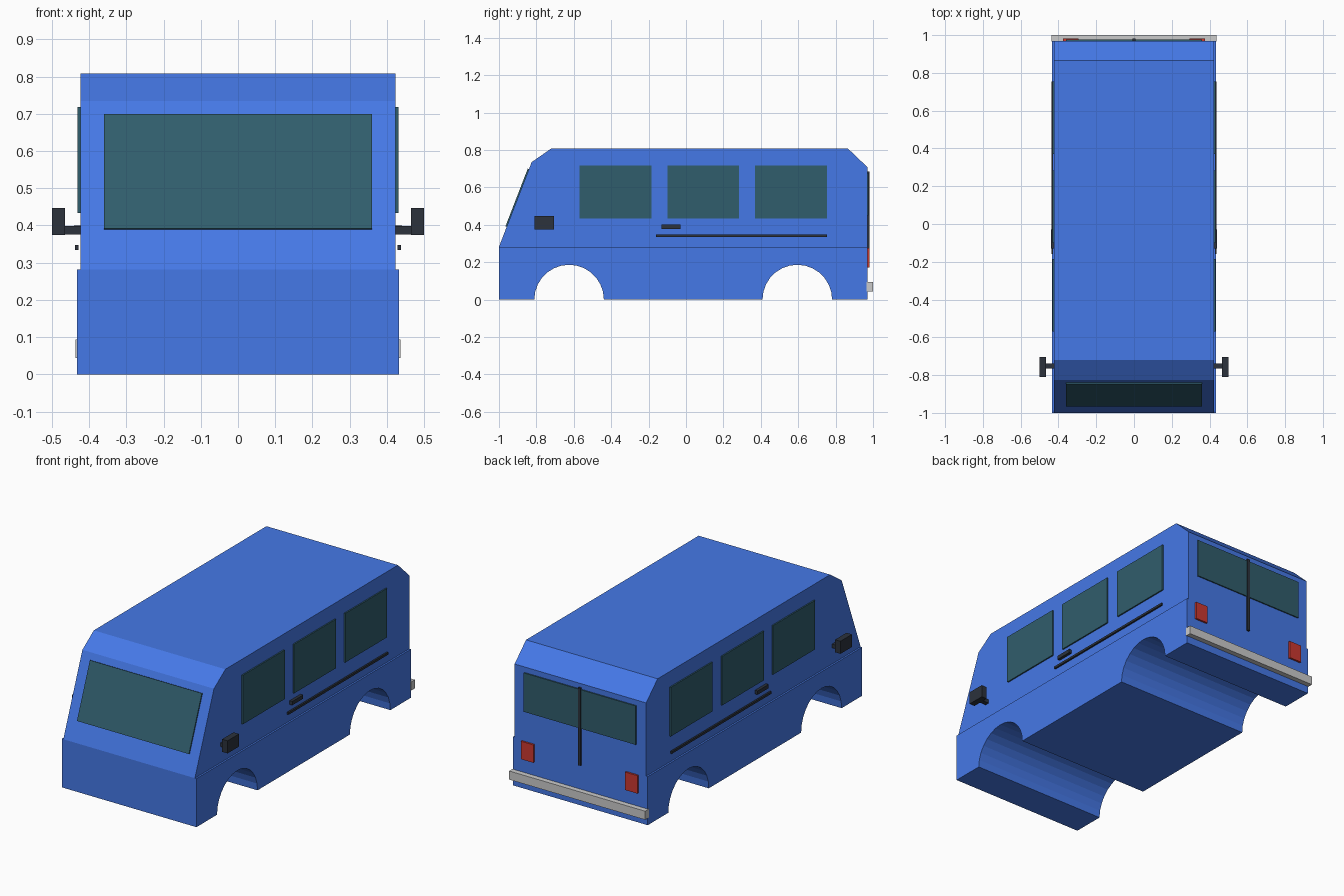
import bpy, bmesh
from math import pi, cos, sin, atan2
from mathutils import Vector

if "Cube" in bpy.data.objects:
    bpy.data.objects.remove(bpy.data.objects["Cube"])


def material(name, color):
    m = bpy.data.materials.new(name)
    m.diffuse_color = (*color, 1)
    m.use_nodes = True
    m.node_tree.nodes["Principled BSDF"].inputs["Base Color"].default_value = m.diffuse_color
    return m


BLUE = material("blue_paint", (0.06, 0.19, 0.80))
GLASS = material("tinted_glass", (0.03, 0.11, 0.15))
DARK = material("dark_trim", (0.025, 0.032, 0.045))
RED = material("red_lens", (0.60, 0.04, 0.03))


def finish(name, bm, mat):
    bmesh.ops.recalc_face_normals(bm, faces=bm.faces)
    me = bpy.data.meshes.new(name)
    bm.to_mesh(me)
    bm.free()
    ob = bpy.data.objects.new(name, me)
    bpy.context.collection.objects.link(ob)
    if mat:
        me.materials.append(mat)
    return ob


def extrude_profile(name, pts, half_width, mat):
    """Extrude a (y, z) side profile across x."""
    bm = bmesh.new()
    face = bm.faces.new([bm.verts.new((-half_width, y, z)) for y, z in pts])
    ext = bmesh.ops.extrude_face_region(bm, geom=[face])
    verts = [g for g in ext["geom"] if isinstance(g, bmesh.types.BMVert)]
    bmesh.ops.translate(bm, verts=verts, vec=(2 * half_width, 0, 0))
    return finish(name, bm, mat)


def box(name, x, y, z, mat=None, mirror=False):
    """Box from (min, max) ranges, optionally mirrored across x."""
    bm = bmesh.new()
    bmesh.ops.create_cube(bm, size=1)
    for v in bm.verts:
        v.co = Vector([(a + b) / 2 + c * (b - a) for c, (a, b) in zip(v.co, (x, y, z))])
    ob = finish(name, bm, mat)
    if mirror:
        ob.modifiers.new("Mirror", 'MIRROR')
    return ob


# Lower body with wheel arches cut into its profile
def arch(cy, r=0.186, n=14):
    return [(cy - r * cos(pi * i / n), r * sin(pi * i / n)) for i in range(n + 1)]


lower = [(-1, 0)] + arch(-0.625) + arch(0.595) + [(0.97, 0), (0.97, 0.282), (-1, 0.282)]
extrude_profile("lower_body", lower, 0.433, BLUE)

# Cabin with raked front and chamfered roof ends
cabin = [(-1, 0.282), (0.97, 0.282), (0.97, 0.708), (0.865, 0.808),
         (-0.72, 0.808), (-0.825, 0.735)]
extrude_profile("cabin", cabin, 0.423, BLUE)

# Windscreen lying on the raked front
slope = Vector((0.175, 0.453)).normalized()
out = Vector((-slope.y, slope.x))
base = Vector((-1, 0.282))
lo, hi = base + slope * 0.115, base + slope * 0.445
extrude_profile("windscreen",
                [lo - out * 0.005, hi - out * 0.005, hi + out * 0.007, lo + out * 0.007],
                0.36, GLASS)

# Side windows
for i, (a, b) in enumerate([(-0.57, -0.185), (-0.10, 0.283), (0.37, 0.755)]):
    box(f"side_window_{i + 1}", (0.416, 0.431), (a, b), (0.433, 0.718), GLASS, True)

# Sliding door rail and handle
box("door_rail", (0.428, 0.438), (-0.16, 0.755), (0.334, 0.347), DARK, True)
box("door_handle", (0.422, 0.440), (-0.13, -0.03), (0.378, 0.400), DARK, True)

# Wing mirrors
box("mirror_arm", (0.415, 0.470), (-0.765, -0.738), (0.376, 0.398), DARK, True)
box("mirror_head", (0.465, 0.500), (-0.81, -0.705), (0.374, 0.447), DARK, True)

# Rear window, door seam, lights and bumper
box("rear_window", (-0.36, 0.36), (0.96, 0.977), (0.45, 0.676), GLASS)
box("rear_door_seam", (-0.008, 0.008), (0.96, 0.981), (0.235, 0.686), DARK)
box("tail_light", (0.295, 0.375), (0.96, 0.981), (0.172, 0.276), RED, True)
box("rear_bumper", (-0.437, 0.437), (0.965, 1.0), (0.044, 0.094))
